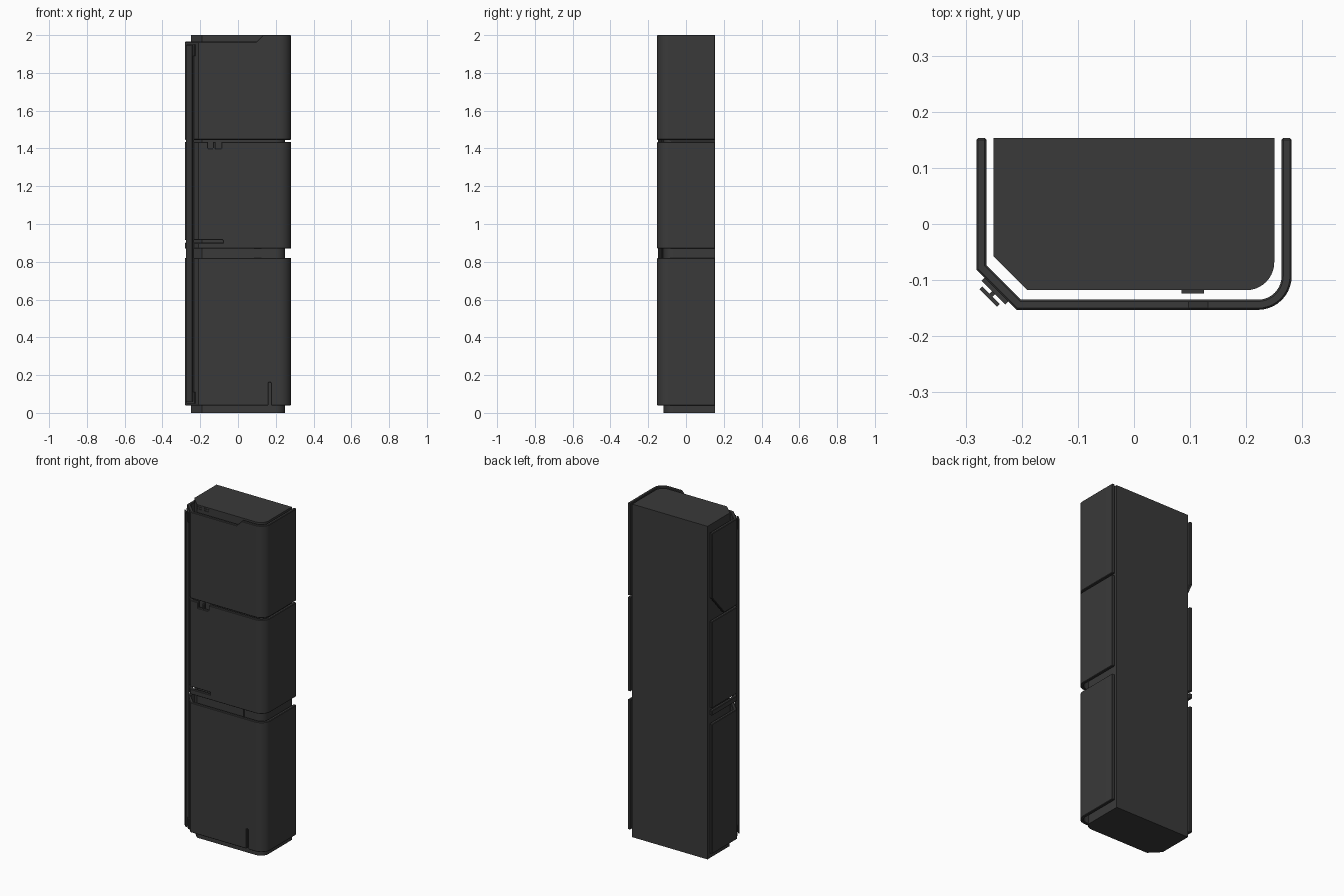
import bpy, bmesh, math
from mathutils import Vector

if "Cube" in bpy.data.objects:
    bpy.data.objects.remove(bpy.data.objects["Cube"])

dark = bpy.data.materials.new("dark_grey")
dark.diffuse_color = (0.042, 0.042, 0.042, 1)
dark.use_nodes = True
dark.node_tree.nodes["Principled BSDF"].inputs["Base Color"].default_value = dark.diffuse_color


def prism(name, pts, lo, hi, axis="z"):
    """Extrude a 2D outline between lo and hi along an axis."""
    place = {"z": lambda p, h: (p[0], p[1], h),
             "y": lambda p, h: (p[0], h, p[1]),
             "x": lambda p, h: (h, p[0], p[1])}[axis]
    bm = bmesh.new()
    face = bm.faces.new([bm.verts.new(place(p, lo)) for p in pts])
    ext = bmesh.ops.extrude_face_region(bm, geom=[face])
    offset = Vector(place((0, 0), hi - lo))
    bmesh.ops.translate(bm, vec=offset,
                        verts=[g for g in ext["geom"] if isinstance(g, bmesh.types.BMVert)])
    bmesh.ops.recalc_face_normals(bm, faces=bm.faces)
    me = bpy.data.meshes.new(name)
    bm.to_mesh(me)
    bm.free()
    ob = bpy.data.objects.new(name, me)
    bpy.context.collection.objects.link(ob)
    me.materials.append(dark)
    return ob


def rect(x0, y0, x1, y1):
    return [(x0, y0), (x1, y0), (x1, y1), (x0, y1)]


def apply_all(ob):
    bpy.ops.object.select_all(action="DESELECT")
    bpy.context.view_layer.objects.active = ob
    ob.select_set(True)
    for m in list(ob.modifiers):
        bpy.ops.object.modifier_apply(modifier=m.name)
    bpy.ops.object.shade_smooth_by_angle(angle=math.radians(30))


def cut(ob, *cutters):
    for c in cutters:
        m = ob.modifiers.new("cut", "BOOLEAN")
        m.object, m.operation, m.solver = c, "DIFFERENCE", "EXACT"
    apply_all(ob)
    for c in cutters:
        bpy.data.objects.remove(c)


def soften(ob, width):
    m = ob.modifiers.new("bevel", "BEVEL")
    m.width, m.segments, m.limit_method = width, 1, "ANGLE"
    m.angle_limit = math.radians(60)
    apply_all(ob)


def outline(left, right, front, cham, rad):
    """U-shaped plan: chamfered left corner, rounded right corner, open back."""
    arc = [(right - rad + rad * math.sin(a), front + rad - rad * math.cos(a))
           for a in [math.radians(i * 9) for i in range(11)]]
    return [(left, BACK), (left, front + cham), (left + cham, front)] + arc + [(right, BACK)]


BACK = 0.153
T = 0.018
outer = outline(-0.281, 0.281, -0.153, 0.072, 0.06)
inner = outline(-0.281 + T, 0.281 - T, -0.153 + T, 0.072 - T * 0.586, 0.06 - T)
shell = outer + inner[::-1]

# Solid core
core = prism("core", outline(-0.25, 0.25, -0.118, 0.06, 0.05), 0, 2)
cut(core, *[prism("cutter", rect(x, z, x + 0.03, z + 0.007), -0.2, -0.115, "y")
            for x in (-0.19, -0.14) for z in (1.975, 1.988)])

# Wrap-around panels
lower = prism("lower_panel", shell, 0.04, 0.82)
cut(lower, prism("cutter", rect(0.162, 0.0, 0.174, 0.16), -0.3, -0.1, "y"))

middle = prism("middle_panel", shell, 0.87, 1.435)
cut(middle,
    prism("cutter", rect(-0.3, 0.901, -0.08, 0.915), -0.3, 0.3, "y"),
    prism("cutter", rect(-0.158, 1.40, -0.132, 1.5), -0.3, -0.1, "y"),
    prism("cutter", rect(-0.118, 1.40, -0.088, 1.5), -0.3, -0.1, "y"))

upper = prism("upper_panel", shell, 1.446, 2.0)
cut(upper,
    prism("cutter", [(-0.4, 1.965), (0.097, 1.965), (0.152, 2.02), (-0.4, 2.02)], -0.3, 0.3, "y"),
    prism("cutter", [(0.023, 1.43), (0.2, 1.43), (0.2, 1.63)], -0.4, -0.2, "x"))

for panel in (lower, middle, upper):
    soften(panel, 0.003)

# Latch seen in the gap between lower and middle panels
prism("latch", rect(0.085, -0.124, 0.125, -0.117), 0.80, 0.89)

# Rail along the chamfered corner
mid = Vector((-0.245, -0.117))
d = Vector((1, -1)).normalized()
n = Vector((-1, -1)).normalized()


def on_corner(pts):
    return [tuple(mid + d * u + n * v) for u, v in pts]


half = [(0.016, -0.002), (0.016, 0.006), (0.004, 0.006), (0.004, 0.014),
        (0.022, 0.014), (0.022, 0.021)]
rail = on_corner(half + [(-u, v) for u, v in reversed(half)])
prism("corner_rail", rail, 0.06, 1.945)
for name, z0, z1 in (("lower_rail_clip", 0.05, 0.11), ("upper_rail_clip", 1.89, 1.95)):
    prism(name, on_corner(rect(-0.03, -0.002, 0.03, 0.008)), z0, z1)
